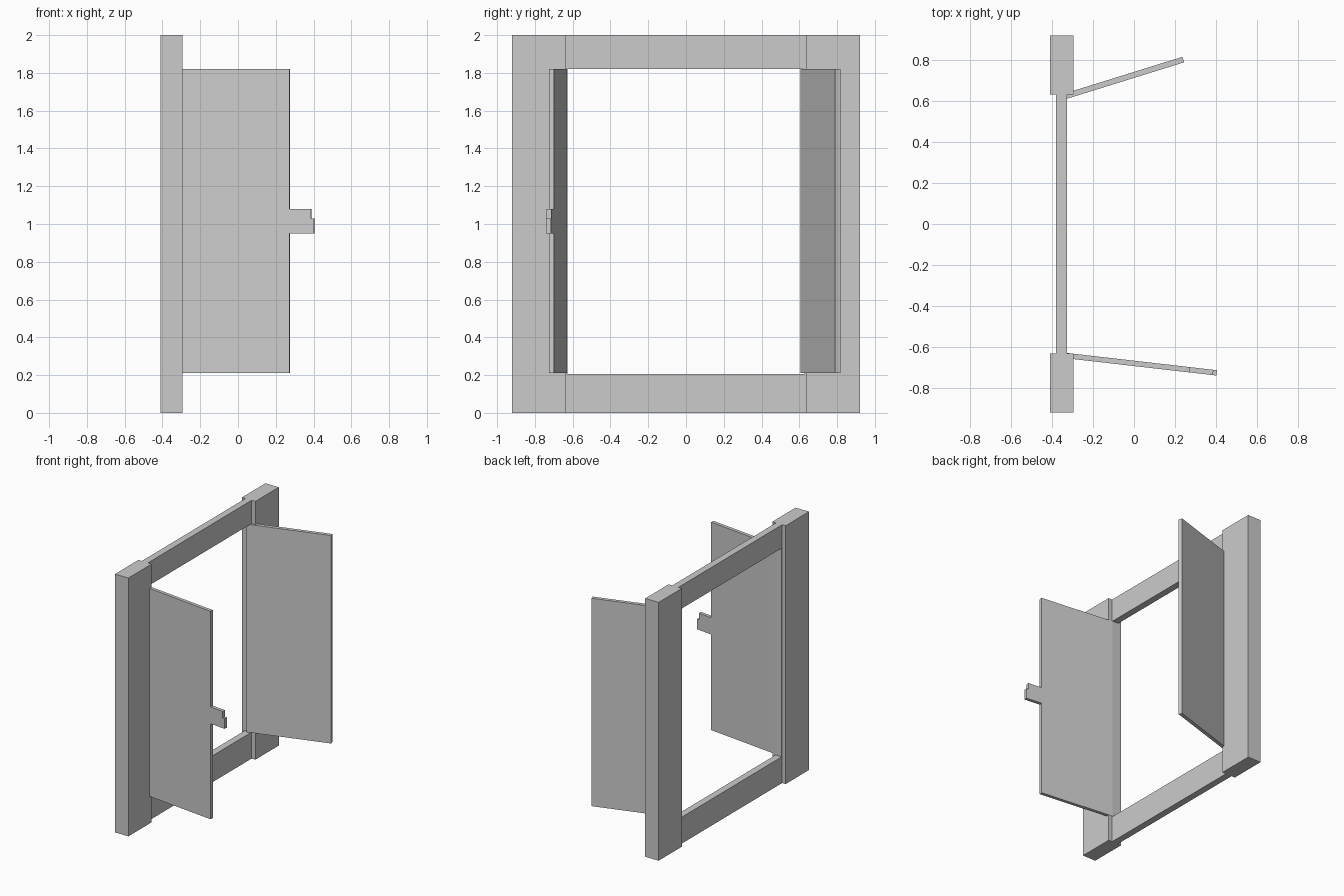
import bpy, bmesh, math
from mathutils import Matrix, Vector

if "Cube" in bpy.data.objects:
    bpy.data.objects.remove(bpy.data.objects["Cube"])


def finish(name, bm):
    bmesh.ops.recalc_face_normals(bm, faces=bm.faces)
    mesh = bpy.data.meshes.new(name)
    bm.to_mesh(mesh)
    bm.free()
    obj = bpy.data.objects.new(name, mesh)
    bpy.context.collection.objects.link(obj)
    return obj


def box(name, lo, hi):
    lo, hi = Vector(lo), Vector(hi)
    bm = bmesh.new()
    bmesh.ops.create_cube(bm, size=1)
    bmesh.ops.scale(bm, vec=hi - lo, verts=bm.verts)
    bmesh.ops.translate(bm, vec=(lo + hi) / 2, verts=bm.verts)
    return finish(name, bm)


def panel(name, outline, thickness, hinge, angle):
    """Extrude a (width, height) outline and swing it about its hinge."""
    bm = bmesh.new()
    face = bm.faces.new([bm.verts.new((u, 0, z)) for u, z in outline])
    ext = bmesh.ops.extrude_face_region(bm, geom=[face])
    verts = [g for g in ext["geom"] if isinstance(g, bmesh.types.BMVert)]
    bmesh.ops.translate(bm, vec=(0, thickness, 0), verts=verts)
    bm.transform(Matrix.Translation((*hinge, 0)) @ Matrix.Rotation(angle, 4, 'Z'))
    return finish(name, bm)


# Thick side posts, each with a thin stop strip on its inner face
for side, label in ((-1, "left"), (1, "right")):
    y0, y1 = sorted((side * 0.634, side * 0.92))
    box(label + "_post", (-0.41, y0, 0), (-0.295, y1, 2))
    y0, y1 = sorted((side * 0.628, side * 0.634))
    box(label + "_stop", (-0.38, y0, 0.205), (-0.327, y1, 1.82))

# Thin top and bottom rails
box("bottom_rail", (-0.38, -0.634, 0), (-0.327, 0.634, 0.205))
box("top_rail", (-0.38, -0.634, 1.82), (-0.327, 0.634, 2))

# Left shutter with a notched latch tongue
z0, z1 = 0.21, 1.82
panel("latch_shutter",
      [(0, z0), (0.609, z0), (0.609, 0.95), (0.74, 0.95), (0.74, 1.03),
       (0.723, 1.03), (0.723, 1.08), (0.609, 1.08), (0.609, z1), (0, z1)],
      -0.026, (-0.33, -0.63), math.atan(-0.115))

# Right plain shutter
panel("plain_shutter", [(0, z0), (0.623, z0), (0.623, z1), (0, z1)],
      0.028, (-0.35, 0.605), math.atan(0.311))
